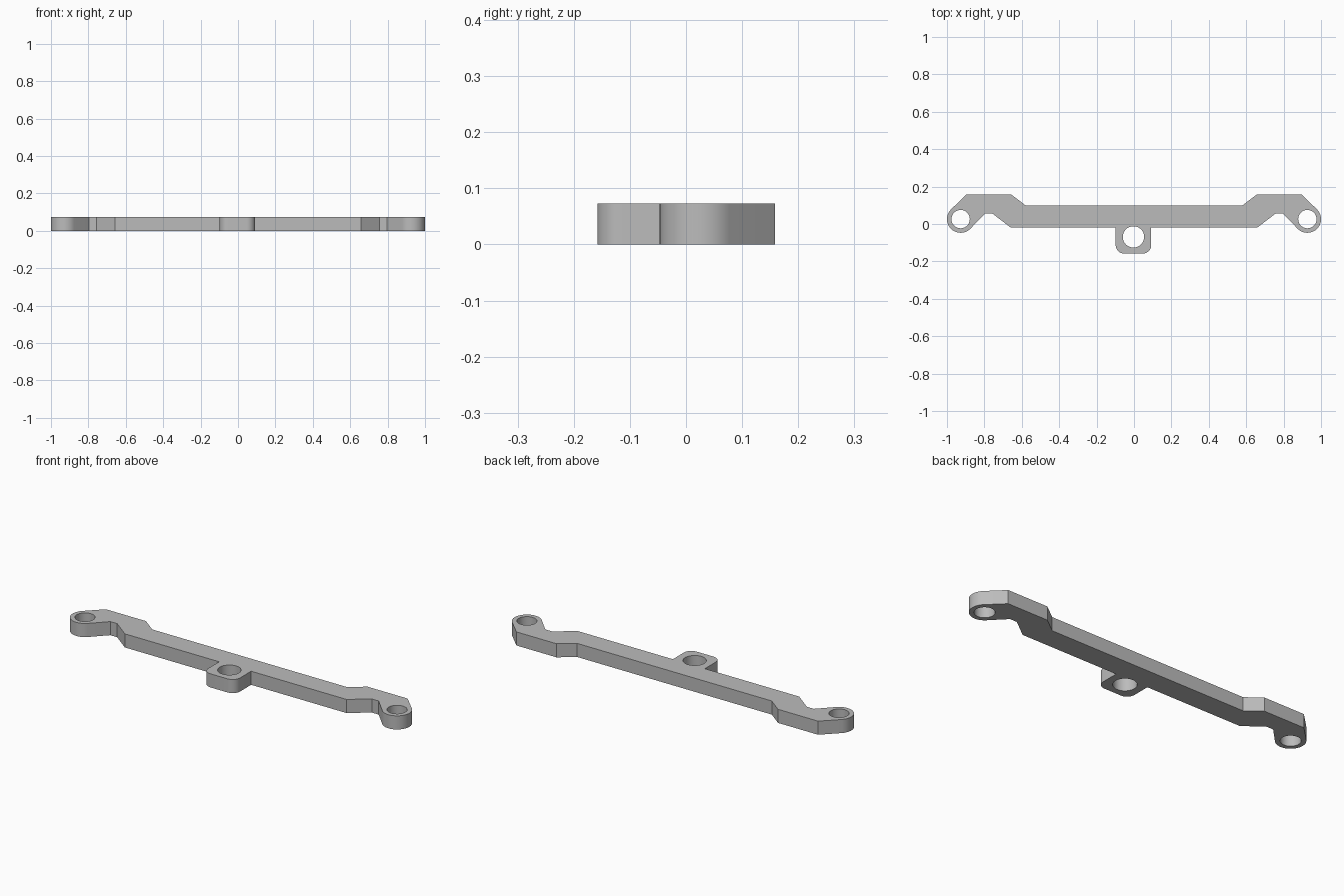
import bpy
import bmesh
from math import cos, sin, radians

THICKNESS = 0.073
EYE = (0.927, 0.026)     # centre of each end eyelet
EYE_OUTER = 0.073
LUG_X = -0.003           # centre of the middle lug

if "Cube" in bpy.data.objects:
    bpy.data.objects.remove(bpy.data.objects["Cube"], do_unlink=True)

grey = bpy.data.materials.new("plain grey")
grey.use_nodes = True
colour = (0.5, 0.5, 0.5, 1)
grey.diffuse_color = colour
grey.node_tree.nodes["Principled BSDF"].inputs["Base Color"].default_value = colour


def arc(centre, radius, start, end, steps):
    """Points along an arc, angles in degrees."""
    angles = [radians(start + (end - start) * i / steps) for i in range(steps + 1)]
    return [(centre[0] + radius * cos(a), centre[1] + radius * sin(a)) for a in angles]


def circle(centre, radius, steps=48):
    return arc(centre, radius, 0, 360, steps)[:-1]


def mirrored(points):
    return [(-x, y) for x, y in reversed(points)]


# Right half of the bar, from the lower edge round the eyelet to the upper edge
half = [(0.658, -0.02), (0.756, 0.055), (0.797, 0.055)]
half += arc(EYE, EYE_OUTER, -135, 45, 28)
half += [(0.896, 0.159), (0.658, 0.159), (0.578, 0.098)]

# Middle lug with rounded lower corners
lug = [(LUG_X - 0.095, -0.02)]
lug += arc((LUG_X - 0.05, -0.113), 0.045, 180, 270, 10)
lug += arc((LUG_X + 0.05, -0.113), 0.045, 270, 360, 10)
lug += [(LUG_X + 0.095, -0.02)]

outline = half + mirrored(half) + lug
holes = [circle(EYE, 0.049), circle((-EYE[0], EYE[1]), 0.049),
         circle((LUG_X, -0.069), 0.057)]

# Fill the outline around the holes, then extrude to full thickness
bm = bmesh.new()
for loop in [outline] + holes:
    verts = [bm.verts.new((x, y, 0)) for x, y in loop]
    for i, v in enumerate(verts):
        bm.edges.new((verts[i - 1], v))
bmesh.ops.triangle_fill(bm, edges=bm.edges[:], use_beauty=True, normal=(0, 0, 1))
top = bmesh.ops.extrude_face_region(bm, geom=bm.faces[:], use_keep_orig=True)["geom"]
bmesh.ops.translate(bm, vec=(0, 0, THICKNESS),
                    verts=[g for g in top if isinstance(g, bmesh.types.BMVert)])
bmesh.ops.recalc_face_normals(bm, faces=bm.faces[:])

mesh = bpy.data.meshes.new("mounting_bar")
bm.to_mesh(mesh)
bm.free()
mesh.materials.append(grey)
bar = bpy.data.objects.new("mounting_bar", mesh)
bpy.context.collection.objects.link(bar)

# Smooth round walls, sharp rims
bpy.ops.object.select_all(action="DESELECT")
bar.select_set(True)
bpy.context.view_layer.objects.active = bar
bpy.ops.object.shade_smooth_by_angle(angle=radians(30))
